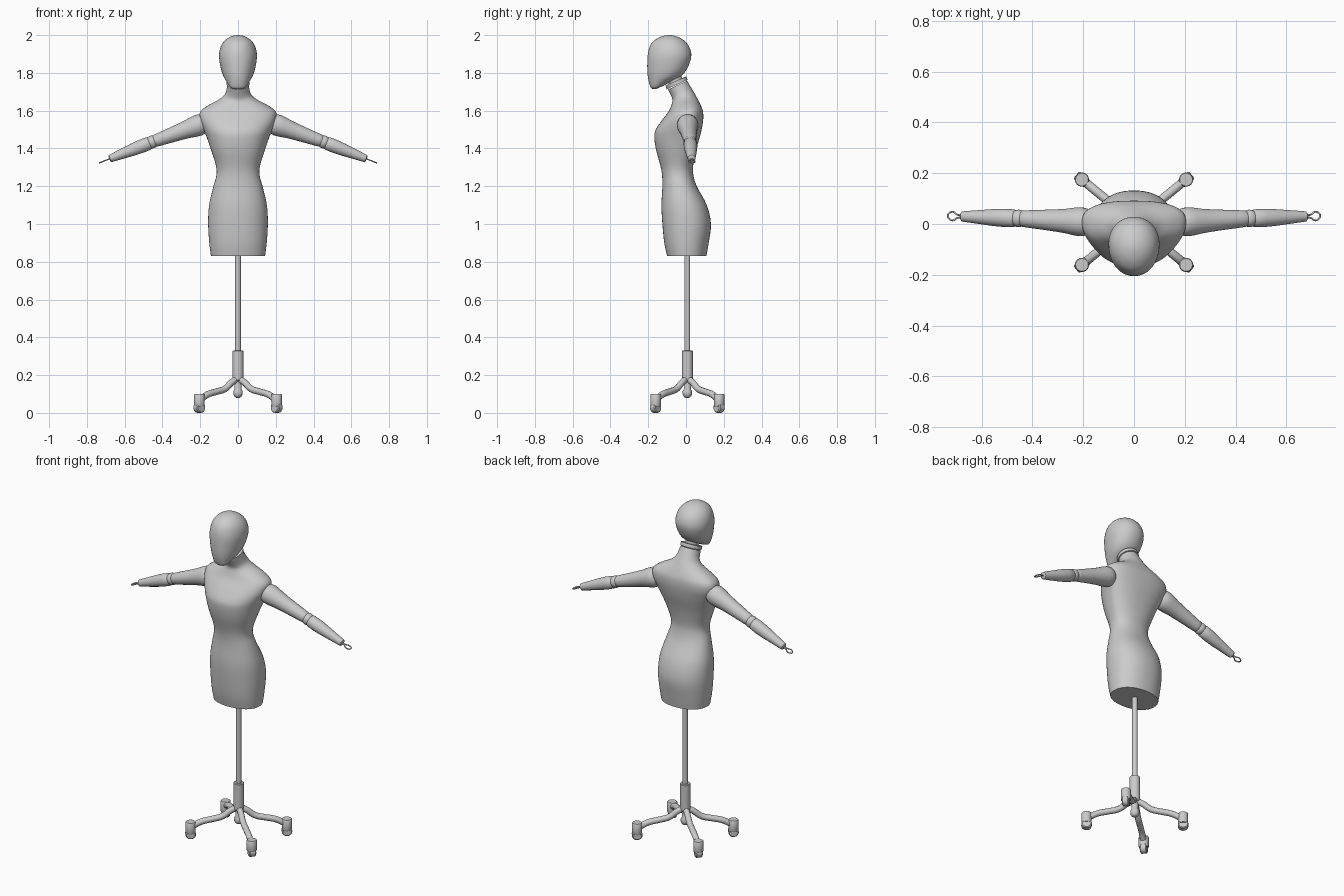
import bpy, bmesh, math
from mathutils import Vector

if "Cube" in bpy.data.objects:
    bpy.data.objects.remove(bpy.data.objects["Cube"])

POLE_Y = 0.007


def make_object(name, rings):
    """Skin a list of equal rings, cap both ends, shade smooth by angle."""
    bm = bmesh.new()
    loops = [[bm.verts.new(p) for p in ring] for ring in rings]
    n = len(loops[0])
    for a, b in zip(loops, loops[1:]):
        for i in range(n):
            bm.faces.new((a[i], a[(i + 1) % n], b[(i + 1) % n], b[i]))
    bm.faces.new(loops[0][::-1])
    bm.faces.new(loops[-1])
    bmesh.ops.recalc_face_normals(bm, faces=bm.faces)
    me = bpy.data.meshes.new(name)
    bm.to_mesh(me)
    bm.free()
    me.shade_smooth()
    me.set_sharp_from_angle(angle=math.radians(40))
    ob = bpy.data.objects.new(name, me)
    bpy.context.collection.objects.link(ob)
    return ob


def smooth_rows(rows, steps):
    """Catmull-Rom interpolation of section parameters."""
    out = []
    for i in range(len(rows) - 1):
        p0, p1, p2 = rows[max(i - 1, 0)], rows[i], rows[i + 1]
        p3 = rows[min(i + 2, len(rows) - 1)]
        for s in range(steps):
            t = s / steps
            out.append([0.5 * (2 * b + (c - a) * t + (2 * a - 5 * b + 4 * c - d) * t * t
                               + (3 * b - a - 3 * c + d) * t ** 3)
                        for a, b, c, d in zip(p0, p1, p2, p3)])
    return out + [list(rows[-1])]


def section(z, w, yf, yb, yc, power, tilt, n=56):
    """Egg-shaped ring: widest at yc, reaching yf in front and yb behind."""
    ring = []
    for i in range(n):
        a = 2 * math.pi * i / n
        c, s = math.cos(a), math.sin(a)
        x = w * math.copysign(abs(c) ** (2 / power), c)
        k = math.copysign(abs(s) ** (2 / power), s)
        y = yc + (k * (yb - yc) if k > 0 else k * (yc - yf))
        ring.append((x, y, z + tilt * (y - (yf + yb) / 2)))
    return ring


def body(name, rows, steps=4):
    return make_object(name, [section(*r) for r in smooth_rows(rows, steps)])


def turned(name, start, direction, profile, n=28):
    """Turned part: profile of (distance, radius) along an axis."""
    d = Vector(direction).normalized()
    u = d.orthogonal().normalized()
    v = d.cross(u)
    rings = []
    for t, r in profile:
        rings.append([Vector(start) + d * t
                      + (u * math.cos(2 * math.pi * i / n) + v * math.sin(2 * math.pi * i / n)) * r
                      for i in range(n)])
    return make_object(name, rings)


def tube(name, points, radius, cyclic=False):
    cu = bpy.data.curves.new(name, 'CURVE')
    cu.dimensions = '3D'
    cu.bevel_depth = radius
    cu.bevel_resolution = 3
    cu.resolution_u = 6
    cu.use_fill_caps = True
    sp = cu.splines.new('BEZIER')
    sp.bezier_points.add(len(points) - 1)
    for bp, p in zip(sp.bezier_points, points):
        bp.co = p
        bp.handle_left_type = bp.handle_right_type = 'AUTO'
    sp.use_cyclic_u = cyclic
    ob = bpy.data.objects.new(name, cu)
    bpy.context.collection.objects.link(ob)
    return ob


# Torso: z, half width, front y, back y, widest y, squareness, tilt
body("torso", [
    (0.83, .143, -.10, .108, .00, 2.2, 0),
    (0.90, .152, -.115, .12, .00, 2.2, 0),
    (1.00, .158, -.125, .132, .00, 2.2, 0),
    (1.10, .153, -.13, .11, -.01, 2.2, 0),
    (1.20, .130, -.125, .057, -.03, 2.2, 0),
    (1.26, .114, -.127, .039, -.04, 2.2, 0),
    (1.31, .117, -.136, .038, -.04, 2.2, 0),
    (1.39, .142, -.158, .053, -.03, 2.3, 0),
    (1.46, .166, -.168, .073, -.01, 2.3, 0),
    (1.50, .183, -.160, .083, .00, 2.3, 0),
    (1.55, .202, -.127, .091, .01, 2.4, 0),
    (1.595, .200, -.093, .090, .01, 2.4, 0),
    (1.63, .155, -.077, .078, .01, 2.2, 0),
    (1.66, .098, -.071, .060, .00, 2.0, .08),
    (1.69, .067, -.077, .038, -.02, 2.0, .25),
    (1.735, .057, -.096, .006, -.045, 2.0, .45)])

# Neck plate and the joint carrying the head
body("neck_plate", [(1.738, .060, -.102, .008, -.047, 2, .45),
                    (1.757, .060, -.109, .001, -.054, 2, .45)], 1)
body("neck_joint", [(1.75, .036, -.09, -.02, -.055, 2, .45),
                    (1.80, .036, -.10, -.03, -.065, 2, .45)], 1)

# Head: egg with a flat face and slanted jaw
body("head", [
    (1.716, .026, -.180, -.156, -.168, 2.0, 0),
    (1.726, .042, -.188, -.132, -.160, 2.1, 0),
    (1.75, .058, -.196, -.085, -.14, 2.1, 0),
    (1.78, .076, -.202, -.030, -.11, 2.1, 0),
    (1.82, .090, -.205, .005, -.09, 2.1, 0),
    (1.88, .100, -.204, .027, -.08, 2.1, 0),
    (1.925, .096, -.197, .023, -.08, 2.0, 0),
    (1.96, .080, -.180, .002, -.085, 2.0, 0),
    (1.985, .053, -.148, -.030, -.088, 2.0, 0),
    (1.997, .024, -.115, -.063, -.089, 2.0, 0),
    (2.0, .003, -.093, -.086, -.089, 2.0, 0)])

# Arms: upper arm, elbow ball, forearm and wire loop on each side
for s, side in ((1, "left"), (-1, "right")):
    shoulder = Vector((s * .195, .008, 1.528))
    elbow = Vector((s * .455, .022, 1.434))
    wrist = Vector((s * .68, .030, 1.345))
    d1, d2 = elbow - shoulder, (wrist - elbow).normalized()
    turned(side + "_upper_arm", shoulder, d1,
           [(-.02, .045), (-.005, .054), (.015, .057), (.04, .055), (.08, .048), (.13, .043),
            (.19, .038), (.24, .034), (.26, .032), (.27, .026)])
    turned(side + "_elbow_ball", elbow, d2,
           [(.034 * -math.cos(math.pi * i / 12), .034 * math.sin(math.pi * i / 12) + .0005)
            for i in range(13)])
    turned(side + "_forearm", elbow, d2,
           [(.012, .030), (.02, .035), (.06, .036), (.11, .033), (.17, .027),
            (.22, .022), (.238, .020), (.243, .014)])
    across = Vector((0, 1, 0))
    tube(side + "_hand_loop",
         [wrist + d2 * t + across * w for t, w in
          ((-.01, .003), (.018, .007), (.036, .017), (.053, .010), (.057, 0),
           (.053, -.010), (.036, -.017), (.018, -.007), (-.01, -.003))], .0035)

# Stand: pole, collar and hub
up = (0, 0, 1)
turned("pole", (0, POLE_Y, .25), up, [(0, .015), (.60, .015)])
turned("collar", (0, POLE_Y, .17), up, [(0, .026), (.003, .029), (.157, .029), (.16, .026)])
turned("hub", (0, POLE_Y, .08), up,
       [(0, .010), (.005, .018), (.018, .025), (.035, .025), (.045, .019), (.10, .019)])

# Four curved legs with castors
for sx in (1, -1):
    for sy in (1, -1):
        tag = ("left" if sx > 0 else "right") + ("_back" if sy > 0 else "_front")
        cx, cy = sx * .205, POLE_Y + sy * .168
        tube(tag + "_leg", [(cx * f, POLE_Y + sy * .168 * f, z) for f, z in
                            ((.04, .178), (.16, .162), (.34, .127), (.56, .112),
                             (.78, .098), (.98, .07))], .0175)
        turned(tag + "_castor_cap", (cx, cy, .035), up,
               [(0, .026), (.005, .028), (.062, .028), (.066, .025)], 20)
        out = Vector((sx * .205, sy * .168, 0)).normalized()
        axle = Vector((-out.y, out.x, 0))
        turned(tag + "_castor_wheel", Vector((cx, cy, .029)) - axle * .019, axle,
               [(0, .024), (.005, .029), (.033, .029), (.038, .024)], 20)
